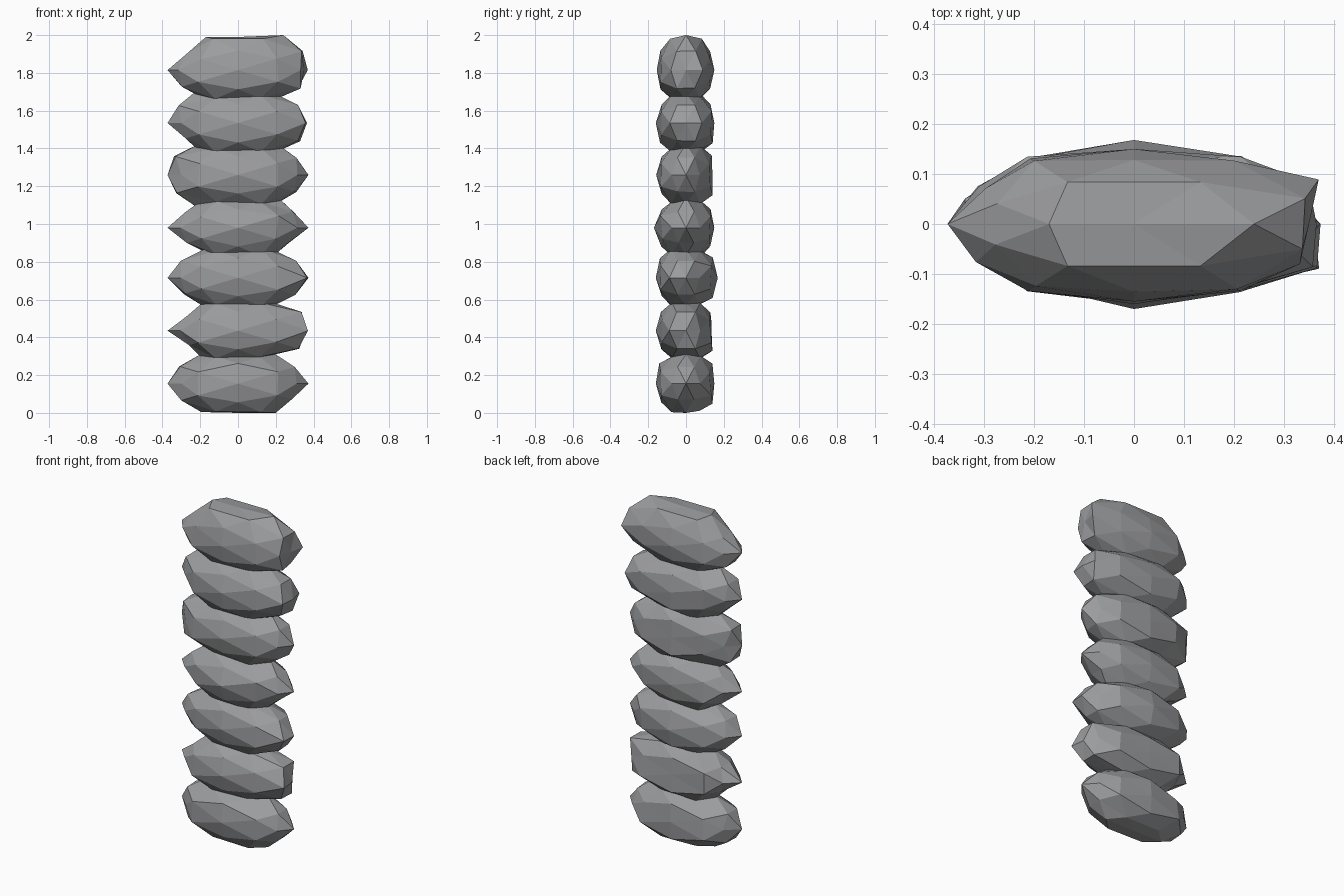
import bpy, bmesh, math, random
from itertools import product
from mathutils import Vector

if "Cube" in bpy.data.objects:
    bpy.data.objects.remove(bpy.data.objects["Cube"])

random.seed(4)
RY, RZ = 0.39, 0.477          # depth and height relative to width
A, B = 0.526, 0.851

# Directions of a once-subdivided icosahedron
def sphere_dirs():
    pts = set()
    for k in range(3):
        for base in ((1, 0, 0), (A, 0, B), (0.809, 0.309, 0.5)):
            for s in product((1, -1), repeat=3):
                v = [base[i] * s[i] + 0.0 for i in range(3)]
                pts.add(tuple(v[(i + k) % 3] for i in range(3)))
    return sorted(pts)

DIRS = sphere_dirs()

# centre z, right corner radius (front, back), right tip, shoulder x and ridge x (UL UR LL LR),
# front y, back y
STONES = [
    (0.155, (.365, .36), .373, (.32, .305, .31, .29), (.20, .20, .195, .20), .16, .15),
    (0.435, (.435, .365), .36, (.27, .35, .26, .33), (.19, .19, .19, .17), .16, .135),
    (0.715, (.43, .35), .373, (.31, .31, .29, .31), (.19, .19, .19, .19), .16, .168),
    (0.98, (.37, .36), .373, (.28, .30, .28, .27), (.19, .21, .16, .19), .17, .15),
    (1.26, (.37, .35), .373, (.34, .31, .34, .31), (.21, .21, .22, .20), .158, .14),
    (1.535, (.42, .41), .365, (.32, .335, .28, .33), (.22, .20, .20, .20), .16, .15),
    (1.815, (.39, .434), .35, (.28, .345, .30, .335), (.17, .24, .19, .20), .155, .15),
]

def radius(d, top_stone, corners, tip, shoulder, ridge, front, back):
    x, y, z = d
    q = (0 if z > 0 else 2) + (1 if x > 0 else 0)
    if abs(x) > 0.9:                                  # end tips
        return tip if x > 0 else 0.373
    if abs(x) > 0.83:                                 # end corners
        return corners[1 if y > 0 else 0] if x > 0 else random.uniform(0.345, 0.375)
    if abs(x) > 0.8:                                  # shoulders
        return shoulder[q] / 0.809 * random.uniform(0.95, 1)
    if abs(x) > 0.51 and abs(y) < 0.1:                # ridges
        return ridge[q] / A
    if abs(y) > 0.9:                                  # belly
        return (back if y > 0 else front) / RY
    if abs(z) > 0.9:                                  # poles
        return 0.325 if z < 0 else 0.345
    if top_stone and z > 0.8:
        return 0.43
    if abs(y) > 0.8:
        return random.uniform(0.385, 0.43)
    return random.uniform(0.36, 0.40)

grey = bpy.data.materials.new("dark_stone")
grey.diffuse_color = (0.33, 0.335, 0.345, 1)
grey.use_nodes = True
grey.node_tree.nodes["Principled BSDF"].inputs["Base Color"].default_value = grey.diffuse_color

# Stack of faceted stones
for n, (zc, *params) in enumerate(STONES):
    top_stone = n == len(STONES) - 1
    bm = bmesh.new()
    verts = [bm.verts.new(d) for d in DIRS]
    bmesh.ops.convex_hull(bm, input=verts)
    bmesh.ops.triangulate(bm, faces=bm.faces)
    bmesh.ops.recalc_face_normals(bm, faces=bm.faces)
    for v in bm.verts:
        d = v.co.copy()
        r = radius(d, top_stone, *params)
        z = min(max(d.z * r * RZ + zc, 0), 2)
        if top_stone and d.z > 0.84:                  # flat crown
            z = 2.0 if d.x > 0.1 else 1.99
        v.co = Vector((d.x * r, d.y * r * RY, z))
    me = bpy.data.meshes.new(f"stone_{n + 1}")
    bm.to_mesh(me)
    bm.free()
    me.materials.append(grey)
    ob = bpy.data.objects.new(f"stone_{n + 1}", me)
    bpy.context.collection.objects.link(ob)
